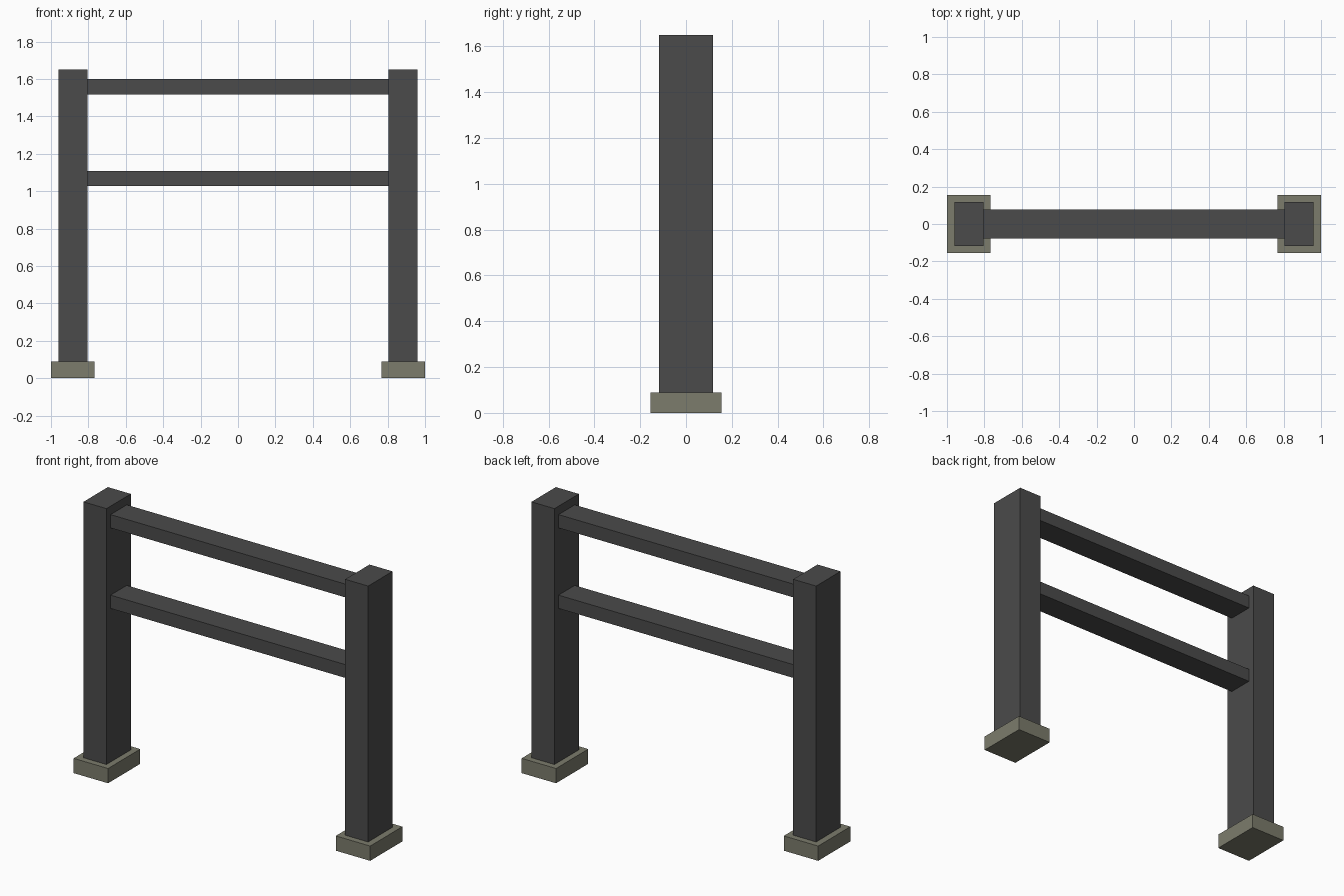
import bpy

if "Cube" in bpy.data.objects:
    bpy.data.objects.remove(bpy.data.objects["Cube"])


def material(name, rgb):
    m = bpy.data.materials.new(name)
    m.diffuse_color = (*rgb, 1)
    m.use_nodes = True
    m.node_tree.nodes["Principled BSDF"].inputs["Base Color"].default_value = m.diffuse_color
    return m


def box(name, center, size, mat):
    bpy.ops.mesh.primitive_cube_add(size=1, location=center)
    o = bpy.context.object
    o.name = name
    o.scale = size
    bpy.ops.object.transform_apply(location=False, rotation=False, scale=True)
    o.data.materials.append(mat)
    return o


dark = material("dark_paint", (0.07, 0.07, 0.07))
stone = material("stone", (0.2, 0.2, 0.15))

POST_X, POST_W = 0.8825, 0.155
BASE_H, POST_TOP = 0.09, 1.65

# Posts standing on footings, left and right
for side, s in (("left", -1), ("right", 1)):
    box(f"{side}_footing", (s * 0.884, 0, BASE_H / 2), (0.232, 0.31, BASE_H), stone)
    box(f"{side}_post", (s * POST_X, 0, (BASE_H + POST_TOP) / 2),
        (POST_W, 0.235, POST_TOP - BASE_H), dark)

# Rails between the inner faces of the posts
length = 2 * POST_X - POST_W
for name, z in (("lower_rail", 1.067), ("upper_rail", 1.558)):
    box(name, (0, 0, z), (length, 0.156, 0.081), dark)
